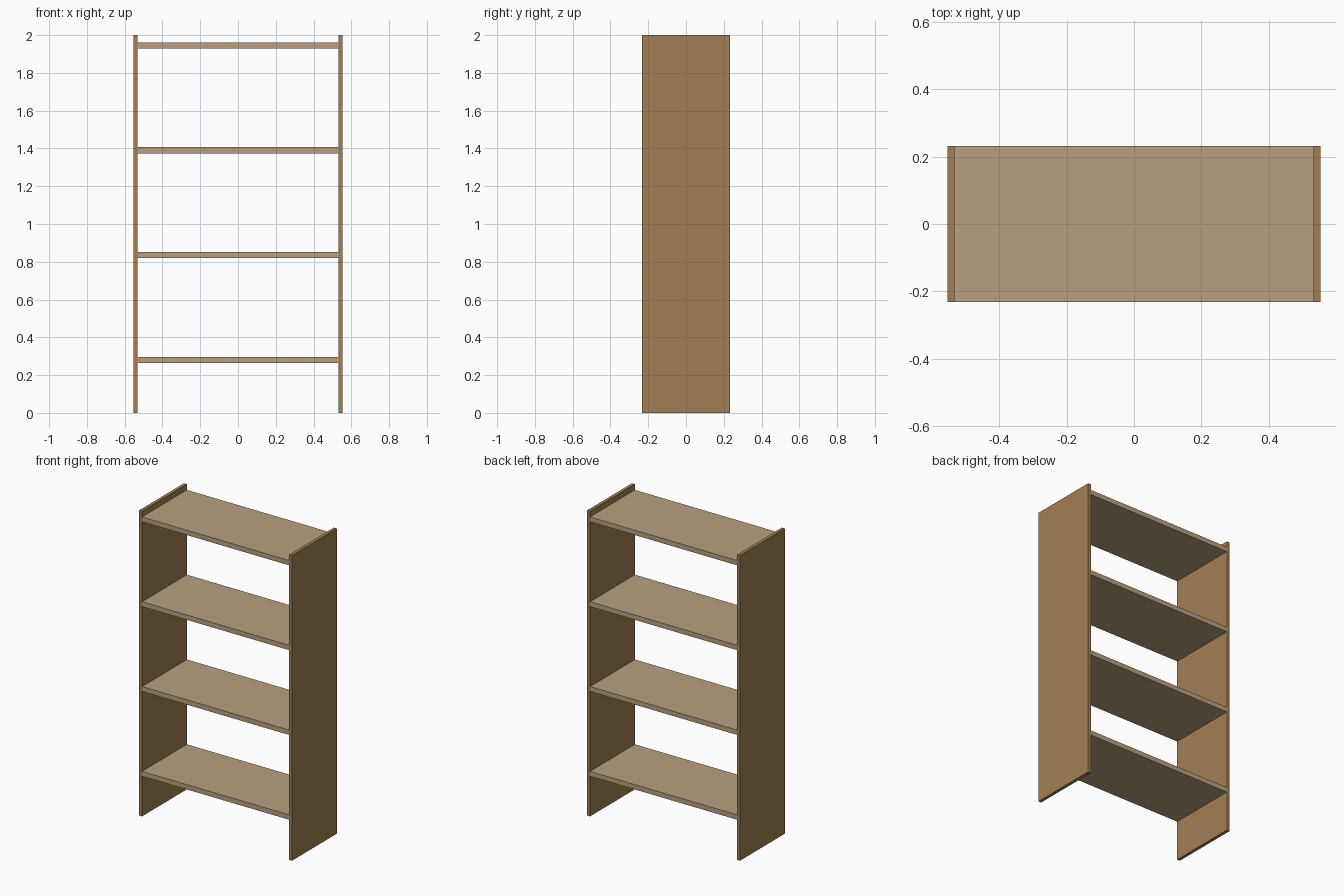
import bpy

if "Cube" in bpy.data.objects:
    bpy.data.objects.remove(bpy.data.objects["Cube"])

HALF_W, HALF_D, HEIGHT = 0.554, 0.232, 2.0
SIDE_T, SHELF_T = 0.021, 0.032


def material(name, color):
    m = bpy.data.materials.new(name)
    m.diffuse_color = color
    m.use_nodes = True
    m.node_tree.nodes["Principled BSDF"].inputs["Base Color"].default_value = m.diffuse_color
    return m


def board(name, center, size, mat):
    bpy.ops.mesh.primitive_cube_add(size=1, location=center)
    ob = bpy.context.object
    ob.name = name
    ob.scale = size
    bpy.ops.object.transform_apply(location=False, rotation=False, scale=True)
    ob.data.materials.append(mat)
    return ob


side_wood = material("side_wood", (0.362, 0.212, 0.089, 1))
shelf_wood = material("shelf_wood", (0.479, 0.352, 0.216, 1))

# Upright side panels
for label, s in (("left", -1), ("right", 1)):
    board(f"{label}_side_panel", (s * (HALF_W - SIDE_T / 2), 0, HEIGHT / 2),
          (SIDE_T, 2 * HALF_D, HEIGHT), side_wood)

# Four evenly spaced shelves between the panels
for i in range(4):
    board(f"shelf_{i + 1}", (0, 0, 0.279 + i * 0.5557),
          (2 * (HALF_W - SIDE_T), 2 * HALF_D, SHELF_T), shelf_wood)
